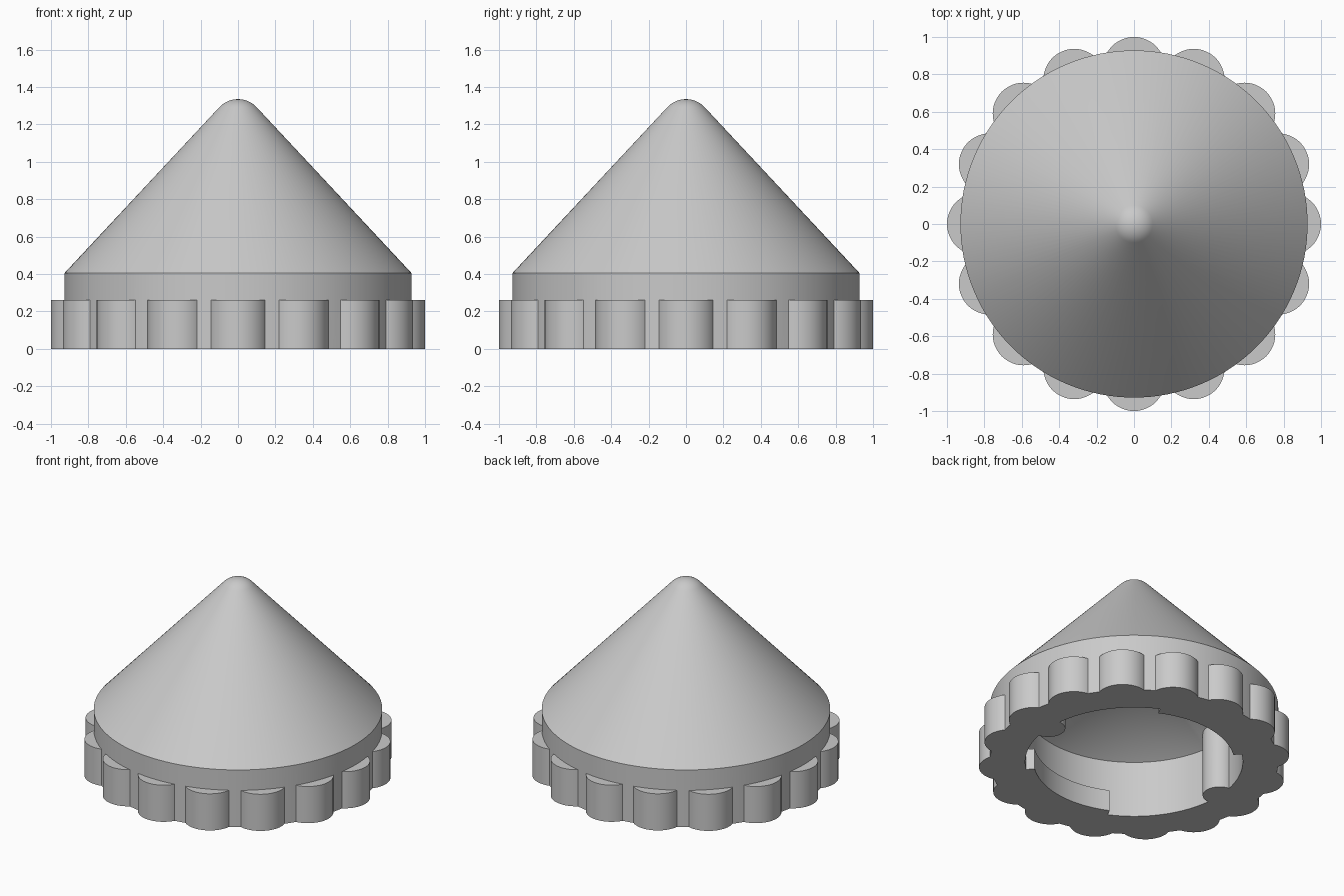
import bpy, bmesh, math
from math import sin, cos, radians, pi, hypot

if "Cube" in bpy.data.objects:
    bpy.data.objects.remove(bpy.data.objects["Cube"])

grey = bpy.data.materials.new("plain grey")
grey.diffuse_color = (0.59, 0.59, 0.59, 1)
grey.use_nodes = True
grey.node_tree.nodes["Principled BSDF"].inputs["Base Color"].default_value = grey.diffuse_color


def make_object(name, bm):
    bmesh.ops.recalc_face_normals(bm, faces=bm.faces)
    mesh = bpy.data.meshes.new(name)
    bm.to_mesh(mesh)
    bm.free()
    mesh.materials.append(grey)
    obj = bpy.data.objects.new(name, mesh)
    bpy.context.collection.objects.link(obj)
    return obj


def prism(name, outline, z0, z1):
    """Upright solid from a flat outline."""
    bm = bmesh.new()
    face = bm.faces.new([bm.verts.new((x, y, z0)) for x, y in outline])
    new = bmesh.ops.extrude_face_region(bm, geom=[face])["geom"]
    bmesh.ops.translate(bm, vec=(0, 0, z1 - z0),
                        verts=[v for v in new if isinstance(v, bmesh.types.BMVert)])
    return make_object(name, bm)


def disc(dist, angle, r, n, keep_out=0.0):
    """Circle at a polar position, pushed out of a central radius."""
    pts = []
    for i in range(n):
        t = 2 * pi * i / n
        x, y = dist * cos(angle) + r * cos(t), dist * sin(angle) + r * sin(t)
        k = max(1.0, keep_out / hypot(x, y))
        pts.append((x * k, y * k))
    return pts


def sector(r0, r1, a0, a1, n=24):
    angles = [radians(a0 + (a1 - a0) * i / n) for i in range(n + 1)]
    return ([(r1 * cos(a), r1 * sin(a)) for a in angles] +
            [(r0 * cos(a), r0 * sin(a)) for a in reversed(angles)])


# Hollow conical shell with a rounded tip, spun from its wall section
TIP_R, TIP_Z, SLOPE = 0.137, 1.198, radians(47)
tip = [(TIP_R * sin(SLOPE * i / 8), TIP_Z + TIP_R * cos(SLOPE * i / 8)) for i in range(8, -1, -1)]
section = [(0, 0.80), (0.70, 0.40), (0.70, 0), (0.928, 0), (0.928, 0.405)] + tip
bm = bmesh.new()
verts = [bm.verts.new((r, 0, z)) for r, z in section]
edges = [bm.edges.new(pair) for pair in zip(verts, verts[1:])]
bmesh.ops.spin(bm, geom=verts + edges, cent=(0, 0, 0), axis=(0, 0, 1),
               angle=2 * pi, steps=128, use_duplicate=False)
bmesh.ops.remove_doubles(bm, verts=bm.verts, dist=1e-4)
cap = make_object("conical_cap", bm)

parts = []
# Sixteen rounded grips around the rim, kept clear of the opening
for i in range(16):
    parts.append(prism("rim_grip", disc(0.835, 2 * pi * i / 16, 0.165, 48, 0.78), 0, 0.26))
# Two locking ledges and two upright stops inside the opening
for turn in (0, 180):
    parts.append(prism("locking_ledge", sector(0.645, 0.78, 244 + turn, 312 + turn), 0, 0.15))
    parts.append(prism("inner_stop", disc(0.70, radians(turn - 2), 0.11, 40), 0, 0.49))

# Fuse everything into one clean solid
for part in parts:
    mod = cap.modifiers.new("fuse", 'BOOLEAN')
    mod.operation, mod.solver, mod.object = 'UNION', 'EXACT', part
bpy.context.view_layer.objects.active = cap
cap.select_set(True)
for mod in list(cap.modifiers):
    bpy.ops.object.modifier_apply(modifier=mod.name)
for part in parts:
    bpy.data.objects.remove(part, do_unlink=True)
bpy.ops.object.shade_smooth_by_angle(angle=radians(30))
